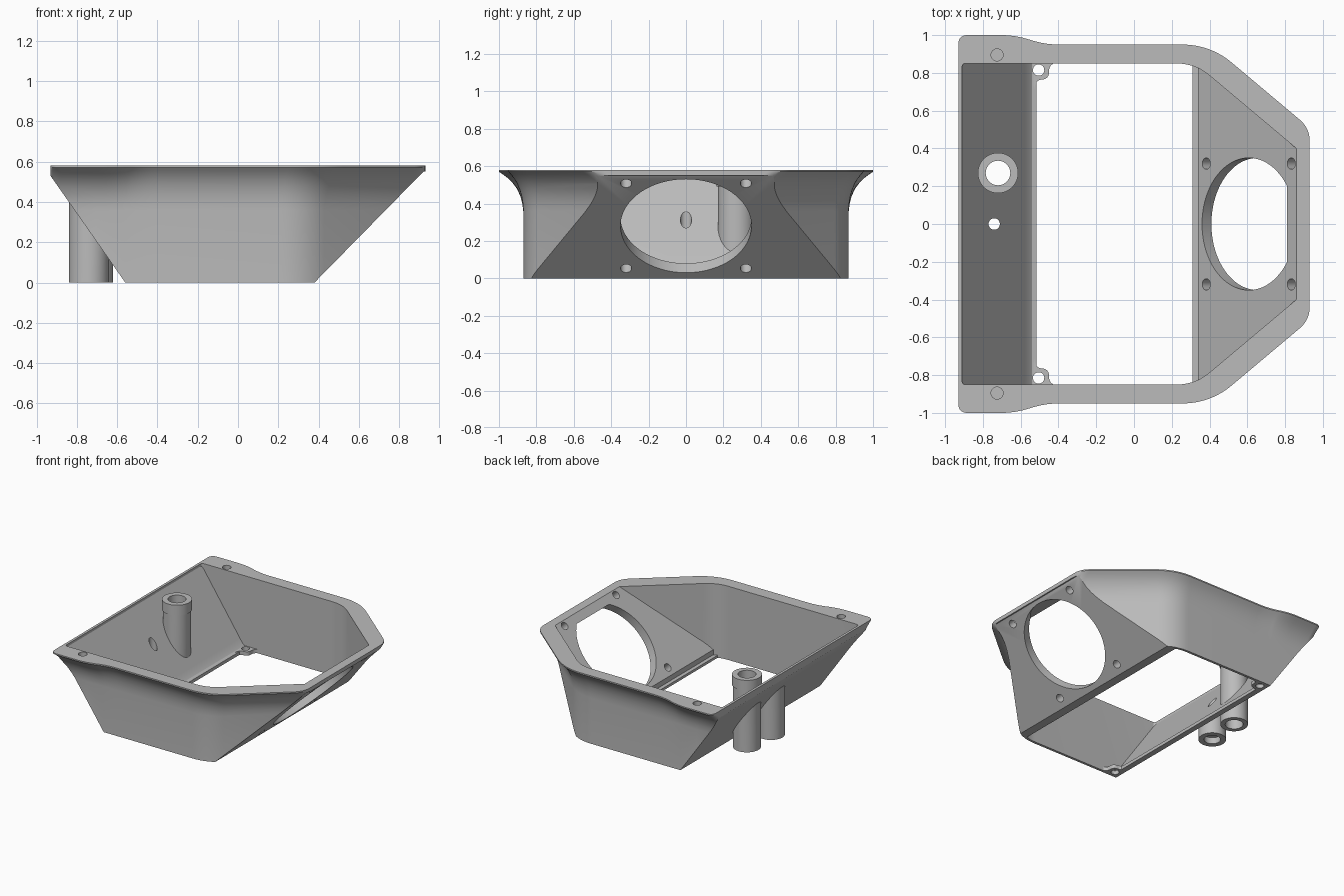
import bpy, bmesh, math
from mathutils import Vector

if "Cube" in bpy.data.objects:
    bpy.data.objects.remove(bpy.data.objects["Cube"], do_unlink=True)

grey = bpy.data.materials.new("plain_grey")
grey.use_nodes = True
colour = (0.5, 0.5, 0.5, 1)
grey.diffuse_color = colour
grey.node_tree.nodes["Principled BSDF"].inputs["Base Color"].default_value = colour


def loft(name, rings):
    """Closed solid through equal-length rings, capped at both ends."""
    bm = bmesh.new()
    loops = [[bm.verts.new(p) for p in ring] for ring in rings]
    n = len(loops[0])
    for a, b in zip(loops, loops[1:]):
        for i in range(n):
            j = (i + 1) % n
            bm.faces.new((a[i], a[j], b[j], b[i]))
    bm.faces.new(loops[0])
    bm.faces.new(loops[-1])
    bmesh.ops.recalc_face_normals(bm, faces=bm.faces)
    mesh = bpy.data.meshes.new(name)
    bm.to_mesh(mesh)
    bm.free()
    mesh.materials.append(grey)
    obj = bpy.data.objects.new(name, mesh)
    bpy.context.collection.objects.link(obj)
    return obj


def column(name, pts, z0, z1):
    return loft(name, [[(x, y, z) for x, y in pts] for z in (z0, z1)])


def side_prism(name, pts, half=1.2):
    return loft(name, [[(x, y, z) for x, z in pts] for y in (-half, half)])


def rod(name, start, end, radius, sides=48):
    start, end = Vector(start), Vector(end)
    turn = (end - start).to_track_quat('Z', 'Y')
    ring = [turn @ Vector((radius * math.cos(a), radius * math.sin(a), 0))
            for a in (math.tau * i / sides for i in range(sides))]
    return loft(name, [[c + p for p in ring] for c in (start, end)])


def rounded(corners, closed=False, steps=10):
    """Round each (x, y, tangent length) corner with a short curve."""
    pts, n = [], len(corners)
    for i, (x, y, t) in enumerate(corners):
        p = Vector((x, y))
        prev = Vector(corners[i - 1][:2]) if i or closed else Vector((x, 0))
        nxt = Vector(corners[(i + 1) % n][:2]) if i < n - 1 or closed else Vector((x, 0))
        a = p + (prev - p).normalized() * t
        b = p + (nxt - p).normalized() * t
        for k in range(steps + 1):
            u = k / steps
            pts.append(a * (1 - u) ** 2 + p * 2 * u * (1 - u) + b * u * u)
    return pts


def mirrored(half):
    return half + [Vector((p.x, -p.y)) for p in reversed(half)]


def combine(target, tool, operation):
    mod = target.modifiers.new("combine", 'BOOLEAN')
    mod.operation, mod.solver, mod.object = operation, 'EXACT', tool
    bpy.ops.object.select_all(action='DESELECT')
    bpy.context.view_layer.objects.active = target
    target.select_set(True)
    bpy.ops.object.modifier_apply(modifier=mod.name)
    bpy.data.objects.remove(tool, do_unlink=True)


# Outer shell: straight walls that flare into the wide rim
rim = mirrored(rounded([(-.93, 1, .05), (-.63, 1, .075), (-.47, .95, .075),
                        (.404, .95, .15), (.93, .508, .07)]))
wall = mirrored(rounded([(-.93, .87, .05), (-.63, .87, .075), (-.47, .87, .075),
                         (.336, .87, .12), (.93, .37, .07)]))
flare = [(-.1, 0), (.36, 0), (.40, .04), (.44, .12), (.48, .27), (.51, .44),
         (.535, .63), (.555, .83), (.57, 1), (.58, 1)]
housing = loft("housing", [[(*w.lerp(r, t), z) for w, r in zip(wall, rim)]
                           for z, t in flare])

# Sloped end walls trim the shell
combine(housing, side_prism("slope_trim", [(-.56, 0), (.38, 0), (.92, .55), (.96, .55),
                                           (.96, .7), (-1.05, .7)]), 'INTERSECT')

# Solid socket post under the back slope
combine(housing, rod("socket_post", (-.74, 0, 0), (-.74, 0, .42), .1), 'UNION')

# Hollow interior, open above and below
cavity = column("cavity", mirrored(rounded([(-.91, .85, .02), (.324, .85, .1),
                                            (.9, .366, .01)])), -.2, .8)
combine(cavity, side_prism("cavity_trim", [
    (-.515, -.1), (.31, -.1), (.31, .02), (.34, .02), (.34, .06), (.86, .58),
    (.86, .7), (-.92, .7), (-.92, .575), (-.58, .08), (-.56, .05), (-.54, .03),
    (-.515, .025)]), 'INTERSECT')
combine(housing, cavity, 'DIFFERENCE')

# Tall tube passing through the back slope, with a collar
tube_x, tube_y = -.72, .27
combine(housing, rod("tube", (tube_x, tube_y, 0), (tube_x, tube_y, .52), .1), 'UNION')
combine(housing, rod("tube_collar", (tube_x, tube_y, .49), (tube_x, tube_y, .57), .107), 'UNION')

# Corner screw tabs at the floor opening
for s in (1, -1):
    tab = rounded([(-.535, .86, .001), (-.41, .86, .001), (-.45, .835, .025),
                   (-.45, .765, .04), (-.515, .765, .03), (-.53, .71, .001)], True, 6)
    combine(housing, column("tab", [(p.x, p.y * s) for p in tab], 0, .03), 'UNION')

# Round fan opening, cut flat at the top
axis = Vector((-1, 0, 1)).normalized() * .16
middle = Vector((.655, 0, .28))
fan = rod("fan_opening", middle - axis, middle + axis, .35, 96)
combine(fan, side_prism("fan_limit", [(0, -.5), (1.5, -.5), (1.5, .53), (0, .53)]), 'INTERSECT')
combine(housing, fan, 'DIFFERENCE')

# Drilled holes
holes = [((tube_x, tube_y, -.1), (tube_x, tube_y, .7), .065),
         ((-.74, 0, -.1), (-.74, 0, .6), .03),
         ((-.74, 0, -.1), (-.74, 0, .05), .06)]
for s in (1, -1):
    holes.append(((-.505, .815 * s, -.1), (-.505, .815 * s, .12), .03))
    holes.append(((-.725, .895 * s, .55), (-.725, .895 * s, .7), .032))
    for d in (-.225, .225):
        c = middle + Vector((d, .32 * s, d))
        holes.append((c - axis, c + axis, .03))
for start, end, radius in holes:
    combine(housing, rod("drill", start, end, radius, 32), 'DIFFERENCE')

# Smooth curved areas, crisp edges
bpy.ops.object.select_all(action='DESELECT')
bpy.context.view_layer.objects.active = housing
housing.select_set(True)
bpy.ops.object.shade_smooth_by_angle(angle=math.radians(30))
